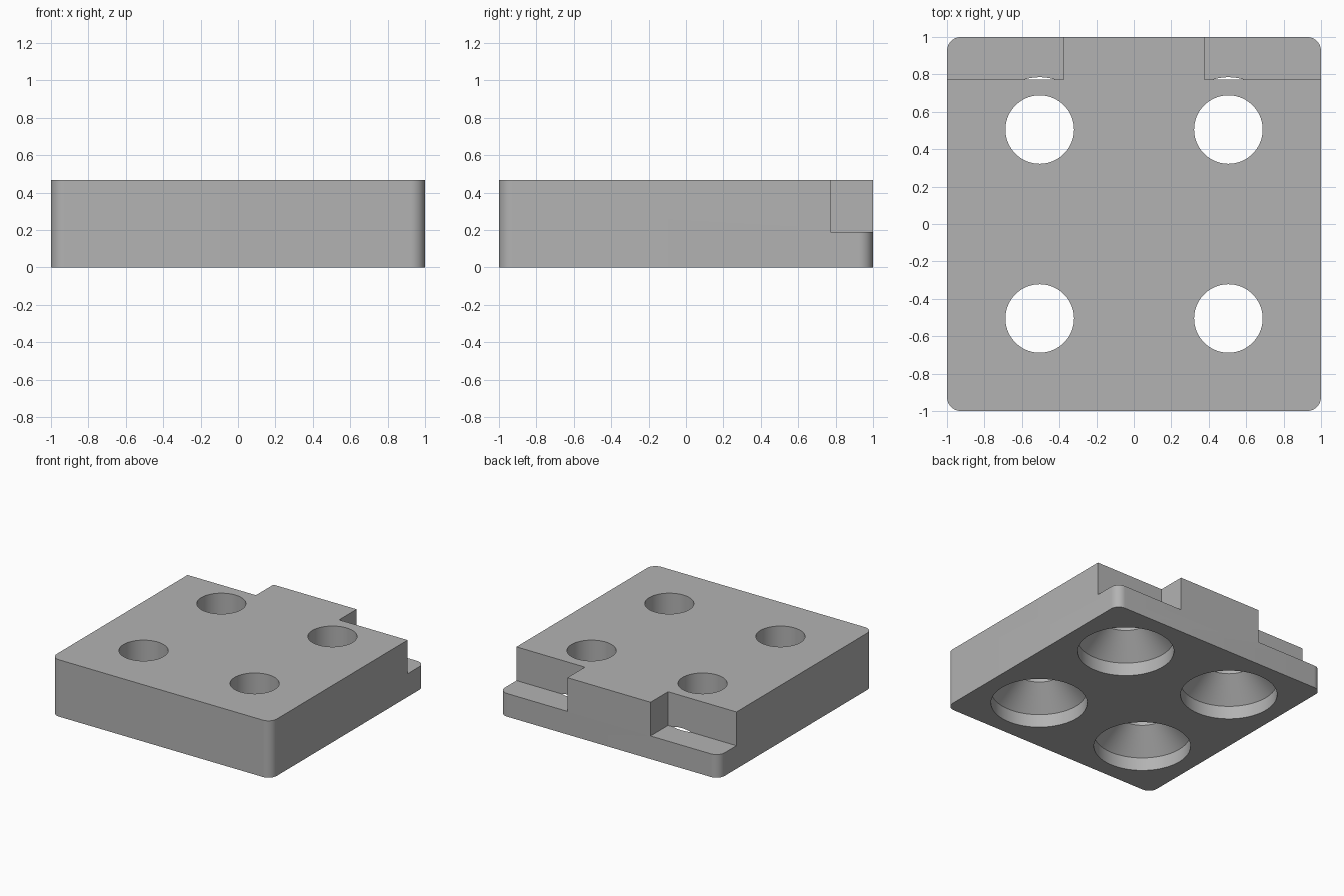
import bpy, bmesh, math
from mathutils import Matrix, Vector

default = bpy.data.objects.get("Cube")
if default:
    bpy.data.objects.remove(default, do_unlink=True)

HEIGHT = 0.467
LEDGE = 0.19
HOLE = 0.505

grey = bpy.data.materials.new("light grey")
grey.use_nodes = True
colour = (0.45, 0.45, 0.45, 1)
grey.diffuse_color = colour
grey.node_tree.nodes["Principled BSDF"].inputs["Base Color"].default_value = colour


def make_object(name, bm):
    bmesh.ops.recalc_face_normals(bm, faces=bm.faces)
    mesh = bpy.data.meshes.new(name)
    bm.to_mesh(mesh)
    bm.free()
    mesh.materials.append(grey)
    obj = bpy.data.objects.new(name, mesh)
    bpy.context.collection.objects.link(obj)
    return obj


def box(low, high):
    low, high = Vector(low), Vector(high)
    bm = bmesh.new()
    bmesh.ops.create_cube(bm, size=1, matrix=Matrix.Translation((low + high) / 2)
                          @ Matrix.Diagonal((*(high - low), 1)))
    return bm


def countersunk_hole(x, y):
    # Wide bore at the bottom, cone, then narrow bore through the top
    profile = [(0, -0.1), (0.362, -0.1), (0.362, 0.108),
               (0.183, 0.287), (0.183, 0.6), (0, 0.6)]
    bm = bmesh.new()
    verts = [bm.verts.new((x + r, y, z)) for r, z in profile]
    edges = [bm.edges.new(pair) for pair in zip(verts, verts[1:])]
    bmesh.ops.spin(bm, geom=verts + edges, cent=(x, y, 0), axis=(0, 0, 1),
                   angle=math.tau, steps=96)
    bmesh.ops.remove_doubles(bm, verts=bm.verts, dist=0.0001)
    return bm


# Block with rounded upright corners
bm = box((-1, -1, 0), (1, 1, HEIGHT))
upright = [e for e in bm.edges if abs(e.verts[0].co.z - e.verts[1].co.z) > 0.1]
bmesh.ops.bevel(bm, geom=upright, offset=0.075, segments=12, profile=0.5, affect='EDGES')
block = make_object("mounting_block", bm)

# Rear corner notches and the four screw holes
cutters = []
for s in (-1, 1):
    xs = sorted((s * 0.378, s * 1.2))
    cutters.append(make_object("notch_cutter", box((xs[0], 0.773, LEDGE), (xs[1], 1.2, 0.8))))
    for t in (-1, 1):
        cutters.append(make_object("hole_cutter", countersunk_hole(s * HOLE, t * HOLE)))

bpy.context.view_layer.objects.active = block
for cutter in cutters:
    cutter.hide_render = True
    mod = block.modifiers.new("cut", 'BOOLEAN')
    mod.operation = 'DIFFERENCE'
    mod.solver = 'EXACT'
    mod.object = cutter
    bpy.ops.object.modifier_apply(modifier=mod.name)
    bpy.data.objects.remove(cutter, do_unlink=True)

# Smooth bores and corners, sharp rims
bpy.ops.object.select_all(action='DESELECT')
block.select_set(True)
bpy.ops.object.shade_smooth_by_angle(angle=math.radians(30))
